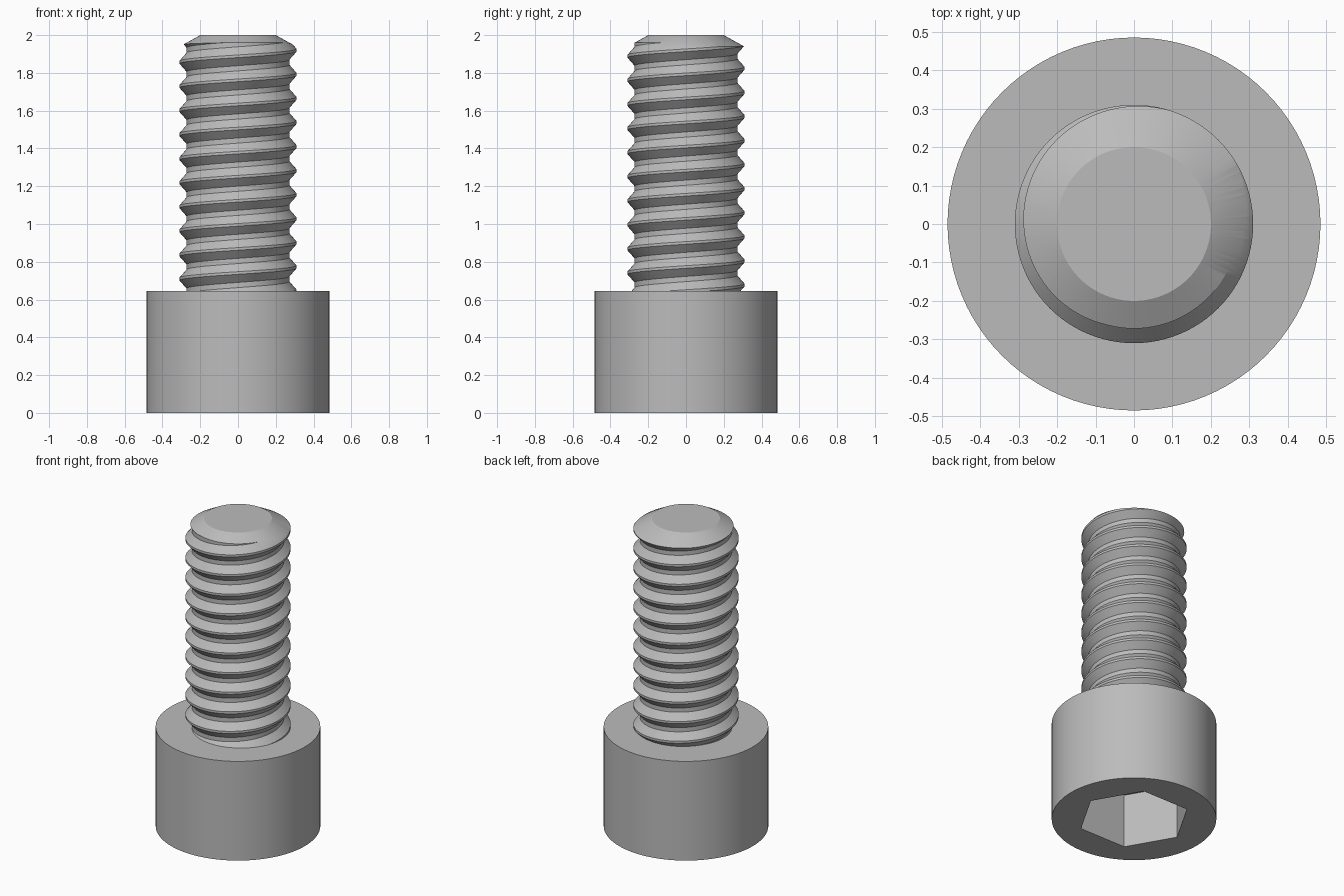
import bpy, bmesh, math

if "Cube" in bpy.data.objects:
    bpy.data.objects.remove(bpy.data.objects["Cube"])

STEEL = bpy.data.materials.new("steel_grey")
STEEL.diffuse_color = (0.5, 0.5, 0.5, 1)
STEEL.use_nodes = True
STEEL.node_tree.nodes["Principled BSDF"].inputs["Base Color"].default_value = STEEL.diffuse_color
TAU = 2 * math.pi


def finish(name, bm):
    bmesh.ops.recalc_face_normals(bm, faces=bm.faces)
    me = bpy.data.meshes.new(name)
    bm.to_mesh(me)
    bm.free()
    ob = bpy.data.objects.new(name, me)
    bpy.context.collection.objects.link(ob)
    me.materials.append(STEEL)
    return ob


def lathe(name, profile, n, turn=0.0):
    """Closed solid from (radius, z) points, capped at both ends."""
    bm = bmesh.new()
    rings = [[bm.verts.new((r * math.cos(TAU * i / n + turn), r * math.sin(TAU * i / n + turn), z))
              for i in range(n)] for r, z in profile]
    for a, b in zip(rings, rings[1:]):
        for i in range(n):
            j = (i + 1) % n
            bm.faces.new((a[i], a[j], b[j], b[i]))
    bm.faces.new(rings[0])
    bm.faces.new(rings[-1])
    return finish(name, bm)


def helix_rod(name, profile, pitch, z_start, turns, n):
    """Solid rod whose surface is a (radius, z) profile swept up a right-hand helix."""
    bm = bmesh.new()
    k = len(profile)
    cols = [[bm.verts.new((r * math.cos(TAU * i / n), r * math.sin(TAU * i / n),
                           z_start + pitch * (t + i / n) + dz))
             for t in range(turns) for r, dz in profile] for i in range(n)]
    for i in range(n - 1):
        a, b = cols[i], cols[i + 1]
        for j in range(len(a) - 1):
            bm.faces.new((a[j], b[j], b[j + 1], a[j + 1]))
    # the seam joins the last column to the first, one turn higher
    a, b = cols[-1], cols[0]
    for j in range(len(a) - k - 1):
        bm.faces.new((a[j], b[j + k], b[j + k + 1], a[j + 1]))
    edges = [e for e in bm.edges if e.is_boundary]
    for upper in (False, True):
        mid = z_start + pitch * turns / 2
        rim = [e for e in edges if (e.verts[0].co.z > mid) == upper]
        tip = bm.verts.new((0, 0, z_start + pitch * turns if upper else z_start))
        for e in rim:
            bm.faces.new((e.verts[0], e.verts[1], tip))
    return finish(name, bm)


def cut(ob, cutter, operation):
    cutter.hide_render = True
    mod = ob.modifiers.new("cut", 'BOOLEAN')
    mod.object, mod.operation, mod.solver = cutter, operation, 'EXACT'
    bpy.context.view_layer.objects.active = ob
    bpy.ops.object.modifier_apply(modifier=mod.name)
    bpy.data.objects.remove(cutter)


def smooth(ob):
    bpy.ops.object.select_all(action='DESELECT')
    ob.select_set(True)
    bpy.context.view_layer.objects.active = ob
    bpy.ops.object.shade_smooth_by_angle(angle=math.radians(25))


# cylindrical head with hexagonal socket in its underside
head = lathe("head", [(0.485, 0), (0.485, 0.645)], 96)
cut(head, lathe("socket_cutter", [(0.332, -0.1), (0.332, 0.35)], 6), 'DIFFERENCE')
smooth(head)

# threaded shaft, trimmed by a chamfered envelope at the tip
PITCH = 0.1275
thread = [(0.272, -0.05), (0.31, -0.007), (0.31, 0.007), (0.272, 0.05)]
shaft = helix_rod("threaded_shaft", thread, PITCH, 1.92 - 11 * PITCH, 14, 96)
cut(shaft, lathe("tip_envelope", [(0.416, 0.635), (0.416, 1.88), (0.2, 2.0)], 96), 'INTERSECT')
smooth(shaft)
